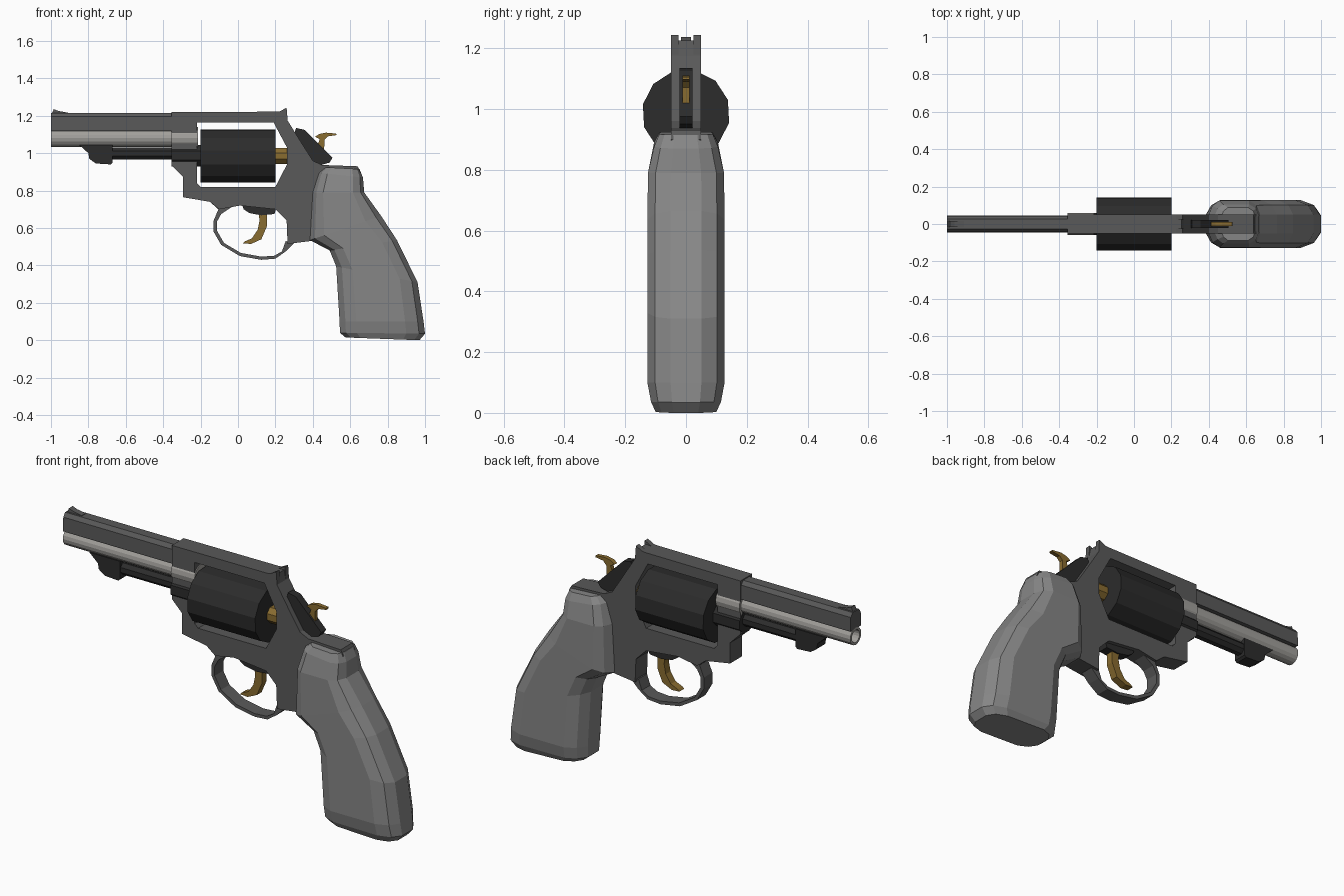
import bpy, bmesh
from math import sin, cos, pi, radians


def material(name, rgb):
    m = bpy.data.materials.new(name)
    m.diffuse_color = (*rgb, 1)
    return m


STEEL = material("frame_steel", (0.10, 0.10, 0.10))
DARK = material("dark_steel", (0.025, 0.025, 0.025))
BRIGHT = material("bright_steel", (0.36, 0.35, 0.33))
BRASS = material("brass", (0.25, 0.15, 0.03))
GRIP = material("grip_grey", (0.24, 0.24, 0.24))


def plate(name, outline, half, mat, holes=(), y=0):
    """Flat xz outline (with holes) thickened along y."""
    cu = bpy.data.curves.new(name, 'CURVE')
    cu.dimensions, cu.fill_mode, cu.extrude = '2D', 'BOTH', half
    for pts in (outline, *holes):
        sp = cu.splines.new('POLY')
        sp.points.add(len(pts) - 1)
        for p, (px, pz) in zip(sp.points, pts):
            p.co = (px, pz, 0, 1)
        sp.use_cyclic_u, sp.use_smooth = True, False
    ob = bpy.data.objects.new(name, cu)
    bpy.context.collection.objects.link(ob)
    ob.rotation_euler.x = pi / 2
    ob.location.y = y
    bpy.ops.object.select_all(action='DESELECT')
    ob.select_set(True)
    bpy.context.view_layer.objects.active = ob
    bpy.ops.object.convert(target='MESH')
    ob = bpy.context.object
    ob.data.materials.clear()
    ob.data.materials.append(mat)
    return ob


def loft(name, rings, mat):
    """Skin between equal-length rings of points, capped at both ends."""
    bm = bmesh.new()
    vs = [[bm.verts.new(p) for p in r] for r in rings]
    n = len(vs[0])
    for a, b in zip(vs, vs[1:]):
        for i in range(n):
            j = (i + 1) % n
            bm.faces.new((a[i], a[j], b[j], b[i]))
    bm.faces.new(vs[0])
    bm.faces.new(vs[-1])
    bmesh.ops.recalc_face_normals(bm, faces=bm.faces)
    me = bpy.data.meshes.new(name)
    bm.to_mesh(me)
    bm.free()
    me.materials.append(mat)
    ob = bpy.data.objects.new(name, me)
    bpy.context.collection.objects.link(ob)
    return ob


def turned(name, profile, z, sides, mat, offset=0):
    """Round part along x from (x, radius) pairs."""
    ang = [radians(offset) + 2 * pi * i / sides for i in range(sides)]
    return loft(name, [[(x, r * cos(a), z + r * sin(a)) for a in ang] for x, r in profile], mat)


# Frame with cylinder window
plate("frame", [
    (-0.355, 1.22), (0.20, 1.222), (0.255, 1.225), (0.265, 1.175), (0.33, 1.07),
    (0.40, 0.96), (0.45, 0.937), (0.64, 0.93), (0.655, 0.90), (0.56, 0.70),
    (0.42, 0.54), (0.385, 0.53), (0.265, 0.515), (0.26, 0.64), (0.20, 0.70),
    (0.01, 0.72), (-0.10, 0.70), (-0.15, 0.74), (-0.295, 0.765), (-0.295, 0.875),
    (-0.355, 0.935)], 0.05, STEEL,
    holes=[[(-0.22, 1.165), (0.19, 1.165), (0.262, 1.03), (0.262, 0.94),
            (0.20, 0.82), (-0.20, 0.82), (-0.22, 0.84)]])

# Rear sight ears
for side, y in (("left", 0.037), ("right", -0.037)):
    plate("rear_sight_" + side, [(0.20, 1.215), (0.225, 1.225), (0.26, 1.243), (0.265, 1.18)],
          0.013, STEEL, y=y)

# Trigger guard
plate("trigger_guard", [
    (-0.15, 0.74), (-0.105, 0.70), (-0.13, 0.64), (-0.13, 0.58), (-0.09, 0.51),
    (0.01, 0.45), (0.125, 0.43), (0.20, 0.436), (0.255, 0.475), (0.30, 0.52),
    (0.255, 0.53), (0.235, 0.475), (0.195, 0.452), (0.125, 0.447), (0.015, 0.467),
    (-0.075, 0.52), (-0.112, 0.585), (-0.112, 0.635), (-0.09, 0.675), (-0.03, 0.715),
    (-0.03, 0.75)], 0.036, STEEL)

# Barrel (with bore), sleeve and top rib
turned("barrel", [(-0.6, 0.033), (-1.0, 0.033), (-1.0, 0.046), (-0.22, 0.046)], 1.08, 16, BRIGHT)
turned("barrel_sleeve", [(-0.355, 0.059), (-0.215, 0.059)], 1.08, 16, BRIGHT)
section = [(0.044, 1.12), (0.042, 1.195), (0.026, 1.215)]
section += [(-y, z) for y, z in reversed(section)]
loft("barrel_rib", [[(x, y, z) for y, z in section] for x in (-1.0, -0.35)], STEEL)
plate("front_sight", [(-1.0, 1.20), (-0.985, 1.236), (-0.96, 1.226), (-0.91, 1.217), (-0.90, 1.20)],
      0.016, STEEL)

# Ejector rod, its lug and the yoke
turned("ejector_rod", [(-0.72, 0.034), (-0.34, 0.034)], 0.998, 8, DARK, 22.5)
plate("ejector_lug", [(-0.85, 1.045), (-0.80, 1.0), (-0.795, 0.97), (-0.76, 0.945),
                      (-0.68, 0.94), (-0.67, 0.95), (-0.67, 1.045)], 0.036, DARK)
turned("yoke", [(-0.356, 0.063), (-0.20, 0.063)], 0.987, 8, DARK, 22.5)

# Cylinder and its axle
turned("cylinder", [(-0.20, 0.145), (0.20, 0.145)], 0.985, 12, DARK, 18)
turned("cylinder_axle", [(-0.225, 0.045), (0.268, 0.045)], 0.985, 8, BRASS, 22.5)

# Hammer
plate("hammer_body", [(0.295, 1.08), (0.31, 1.135), (0.355, 1.125), (0.43, 1.05), (0.505, 0.975),
                      (0.49, 0.95), (0.42, 0.93), (0.36, 0.98)], 0.021, DARK)
plate("hammer_spur", [(0.39, 1.03), (0.43, 1.055), (0.437, 1.075), (0.412, 1.088), (0.435, 1.103),
                      (0.47, 1.11), (0.525, 1.105), (0.527, 1.097), (0.48, 1.09), (0.462, 1.07),
                      (0.46, 0.99)], 0.011, BRASS)

# Trigger
plate("trigger_mount", [(0.02, 0.73), (0.03, 0.70), (0.06, 0.68), (0.125, 0.668), (0.195, 0.675),
                        (0.205, 0.71), (0.20, 0.73)], 0.028, DARK)
plate("trigger", [(0.11, 0.69), (0.155, 0.69), (0.155, 0.61), (0.125, 0.54), (0.07, 0.515),
                  (0.025, 0.518), (0.035, 0.528), (0.075, 0.545), (0.105, 0.59), (0.115, 0.64)],
      0.02, BRASS)

# Grip: faceted sections from butt to top as (front x, front z, back x, back z, half width)
stations = [
    (0.575, 0.015, 0.97, 0.0, 0.10), (0.545, 0.04, 1.0, 0.035, 0.115),
    (0.543, 0.10, 0.992, 0.10, 0.127), (0.525, 0.395, 0.96, 0.31, 0.127),
    (0.49, 0.48, 0.85, 0.535, 0.127), (0.385, 0.535, 0.765, 0.665, 0.127),
    (0.40, 0.79, 0.675, 0.79, 0.125), (0.43, 0.895, 0.668, 0.87, 0.105),
    (0.465, 0.925, 0.65, 0.915, 0.088)]
half = [(0, 0.4), (0.07, 0.78), (0.2, 1), (0.78, 1), (0.93, 0.8), (1, 0.4)]
ring = half + [(t, -w) for t, w in reversed(half)]
loft("grip", [[(fx + (bx - fx) * t, w * hw, fz + (bz - fz) * t) for t, w in ring]
              for fx, fz, bx, bz, hw in stations], GRIP)
